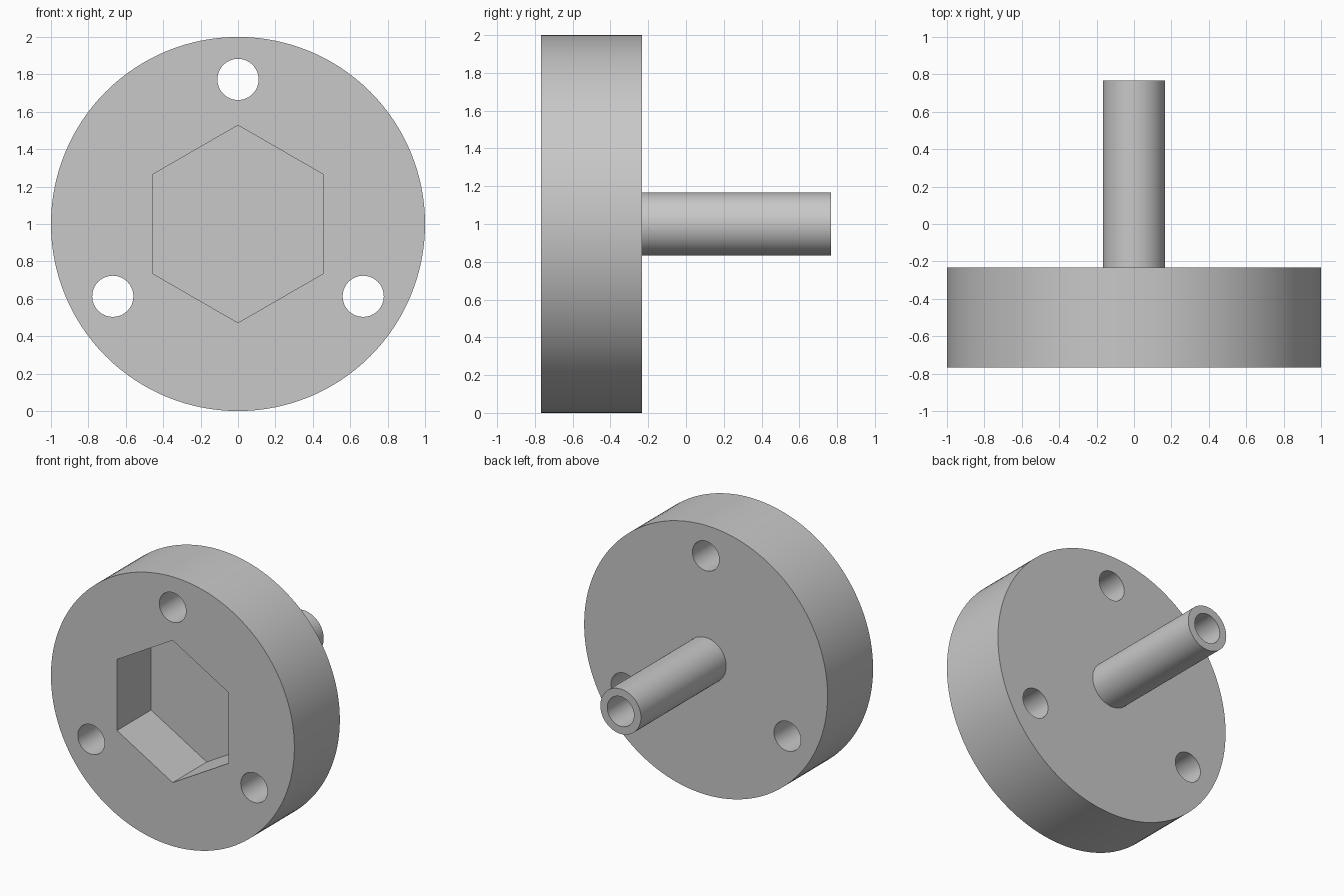
import bpy, bmesh, math

if "Cube" in bpy.data.objects:
    bpy.data.objects.remove(bpy.data.objects["Cube"], do_unlink=True)

FRONT, BACK, TUBE_END = -0.767, -0.233, 0.767
POCKET_FLOOR = -0.367
AXIS_Z = 1.0

grey = bpy.data.materials.new("plain grey")
grey.use_nodes = True
color = (0.58, 0.58, 0.58, 1)
grey.diffuse_color = color
grey.node_tree.nodes["Principled BSDF"].inputs["Base Color"].default_value = color


def prism(name, radius, y0, y1, sides, x=0.0, z=AXIS_Z):
    """Regular prism along y with one corner pointing straight up."""
    bm = bmesh.new()
    ring = []
    for i in range(sides):
        a = math.tau * i / sides
        ring.append(bm.verts.new((x + radius * math.sin(a), y0, z + radius * math.cos(a))))
    face = bm.faces.new(ring)
    top = bmesh.ops.extrude_face_region(bm, geom=[face])["geom"]
    moved = [g for g in top if isinstance(g, bmesh.types.BMVert)]
    bmesh.ops.translate(bm, verts=moved, vec=(0, y1 - y0, 0))
    bmesh.ops.recalc_face_normals(bm, faces=bm.faces)
    mesh = bpy.data.meshes.new(name)
    bm.to_mesh(mesh)
    bm.free()
    mesh.materials.append(grey)
    obj = bpy.data.objects.new(name, mesh)
    bpy.context.collection.objects.link(obj)
    return obj


def activate(obj):
    bpy.ops.object.select_all(action="DESELECT")
    obj.select_set(True)
    bpy.context.view_layer.objects.active = obj


def cut(obj, cutter):
    """Subtract the cutter from the part, then discard it."""
    cutter.hide_render = True
    activate(obj)
    mod = obj.modifiers.new("cut", "BOOLEAN")
    mod.operation = "DIFFERENCE"
    mod.solver = "EXACT"
    mod.object = cutter
    bpy.ops.object.modifier_apply(modifier=mod.name)
    bpy.data.objects.remove(cutter, do_unlink=True)


# Round flange with a blind hexagonal pocket and three through holes
flange = prism("flange", 1.0, FRONT, BACK, 128)
cut(flange, prism("pocket_cutter", 0.528, FRONT - 0.1, POCKET_FLOOR, 6))
for i in range(3):
    a = math.tau * i / 3
    cut(flange, prism("hole_cutter", 0.11, FRONT - 0.1, BACK + 0.1, 48,
                      0.773 * math.sin(a), AXIS_Z + 0.773 * math.cos(a)))

# Hollow shaft behind the flange
shaft = prism("hollow_shaft", 0.167, BACK - 0.01, TUBE_END, 64)
cut(shaft, prism("bore_cutter", 0.11, BACK - 0.1, TUBE_END + 0.1, 48))

for part in (flange, shaft):
    activate(part)
    bpy.ops.object.shade_smooth_by_angle(angle=math.radians(30))
